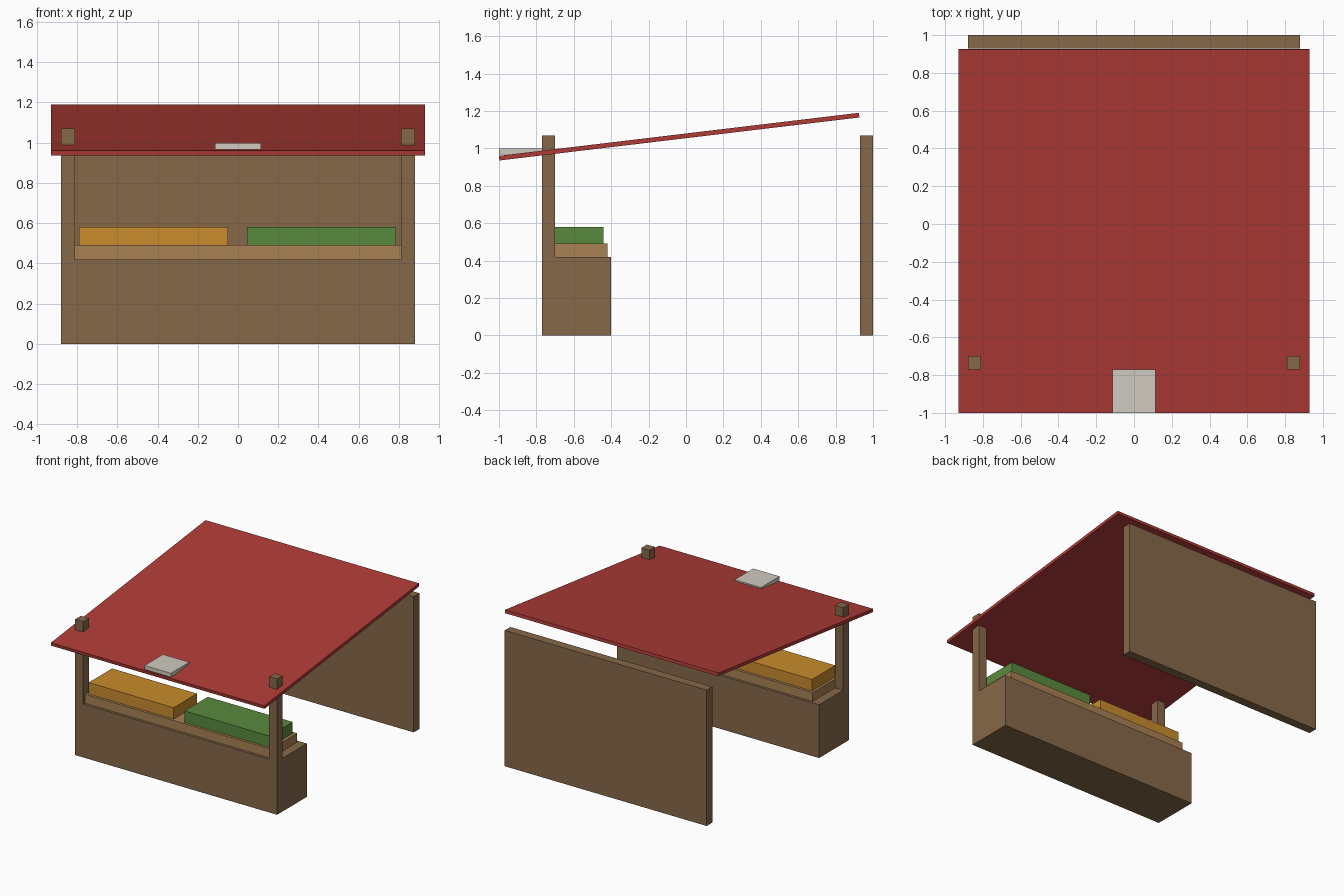
import bpy, math

if "Cube" in bpy.data.objects:
    bpy.data.objects.remove(bpy.data.objects["Cube"])


def material(name, r, g, b):
    """Flat colour from sRGB bytes, stored as linear values."""
    def lin(c):
        c /= 255
        return c / 12.92 if c <= 0.04045 else ((c + 0.055) / 1.055) ** 2.4
    m = bpy.data.materials.new(name)
    m.diffuse_color = (lin(r), lin(g), lin(b), 1)
    m.use_nodes = True
    m.node_tree.nodes["Principled BSDF"].inputs["Base Color"].default_value = m.diffuse_color
    return m


wood = material("dark_wood", 134, 104, 73)
light_wood = material("light_wood", 168, 130, 84)
red = material("red_canvas", 175, 59, 54)
orange = material("orange_goods", 200, 140, 45)
green = material("green_goods", 90, 138, 62)
pale = material("pale_plate", 208, 203, 192)


def box(name, mat, x, y, z):
    """Box between (min, max) pairs on each axis."""
    spans = (x, y, z)
    bpy.ops.mesh.primitive_cube_add(size=1, location=[(a + b) / 2 for a, b in spans])
    ob = bpy.context.object
    ob.name = name
    ob.scale = [b - a for a, b in spans]
    ob.data.materials.append(mat)
    return ob


# Stall body: counter, two front posts and back wall
box("counter", wood, (-0.88, 0.88), (-0.77, -0.40), (0, 0.42))
for side, x in (("left", (-0.88, -0.81)), ("right", (0.81, 0.88))):
    box(side + "_post", wood, x, (-0.77, -0.70), (0.42, 1.07))
box("back_wall", wood, (-0.88, 0.88), (0.93, 1.0), (0, 1.07))

# Counter top with two blocks of goods
box("counter_top", light_wood, (-0.81, 0.81), (-0.75, -0.42), (0.42, 0.49))
box("orange_goods", orange, (-0.79, -0.05), (-0.73, -0.44), (0.49, 0.58))
box("green_goods", green, (0.045, 0.785), (-0.73, -0.44), (0.49, 0.58))

# Sloping roof, low at the front
slope = math.atan2(0.23, 1.925)
length = 1.925 / math.cos(slope)
roof = box("roof", red, (-0.93, 0.93), (-length / 2, length / 2), (-0.0125, 0.0125))
roof.location = (0, -0.0365, 1.0625)
roof.rotation_euler.x = slope

# Flat plate at the front edge of the roof
box("roof_plate", pale, (-0.115, 0.115), (-1.0, -0.77), (0.967, 0.998))
